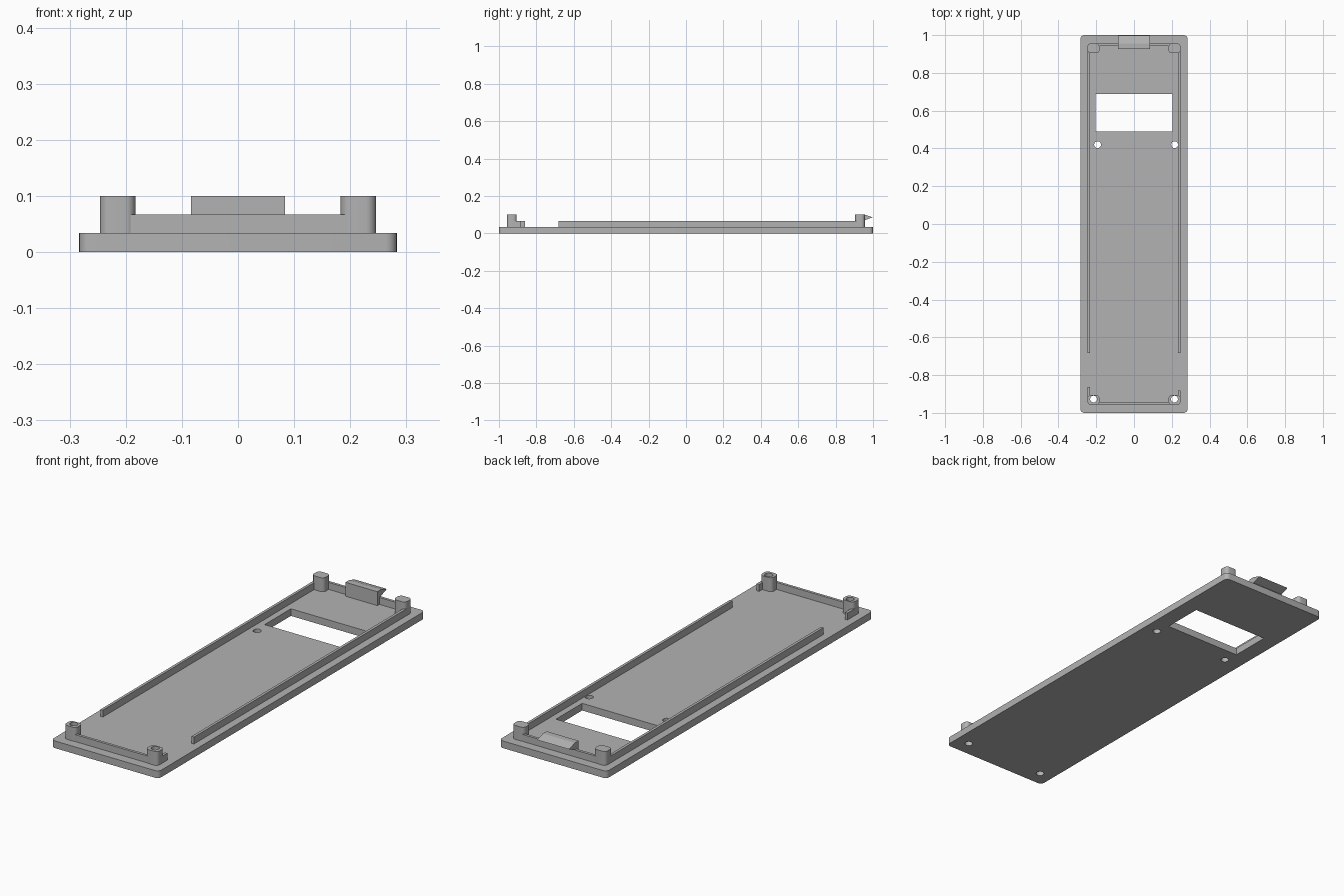
import bpy, bmesh, math

cube = bpy.data.objects.get("Cube")
if cube:
    bpy.data.objects.remove(cube, do_unlink=True)

grey = bpy.data.materials.new("plain grey")
grey.use_nodes = True
GREY = (0.45, 0.45, 0.45, 1)
grey.diffuse_color = GREY
grey.node_tree.nodes["Principled BSDF"].inputs["Base Color"].default_value = GREY

FLOOR, RIM, TOP = 0.034, 0.067, 0.1   # heights of plate, rim and posts
EX, EY, WALL = 0.246, 0.955, 0.013    # rim outer half sizes and thickness


def finish(name, bm):
    bmesh.ops.recalc_face_normals(bm, faces=bm.faces)
    mesh = bpy.data.meshes.new(name)
    bm.to_mesh(mesh)
    bm.free()
    mesh.materials.append(grey)
    obj = bpy.data.objects.new(name, mesh)
    bpy.context.collection.objects.link(obj)
    return obj


def block(name, x, y, z, radius=0):
    """Box from (low, high) ranges, with rounded upright edges."""
    bm = bmesh.new()
    bmesh.ops.create_cube(bm, size=1)
    for v in bm.verts:
        v.co = [(r[0] + r[1]) / 2 + c * (r[1] - r[0]) for c, r in zip(v.co, (x, y, z))]
    if radius:
        upright = [e for e in bm.edges
                   if abs(e.verts[0].co.z - e.verts[1].co.z) > 0.001]
        bmesh.ops.bevel(bm, geom=upright, offset=radius, segments=6,
                        profile=0.5, affect='EDGES')
    return finish(name, bm)


def peg(x, y):
    bm = bmesh.new()
    bmesh.ops.create_cone(bm, cap_ends=True, segments=32, radius1=0.018,
                          radius2=0.018, depth=0.4)
    bmesh.ops.translate(bm, verts=bm.verts, vec=(x, y, 0.05))
    return finish("hole_cutter", bm)


def select_only(obj):
    bpy.ops.object.select_all(action='DESELECT')
    obj.select_set(True)
    bpy.context.view_layer.objects.active = obj


def cut(obj, cutters):
    select_only(obj)
    for c in cutters:
        mod = obj.modifiers.new("cut", 'BOOLEAN')
        mod.operation, mod.solver, mod.object = 'DIFFERENCE', 'EXACT', c
        bpy.ops.object.modifier_apply(modifier=mod.name)


# Base plate and posts
plate = block("base_plate", (-0.283, 0.283), (-1, 1), (0, FLOOR), 0.02)
posts = {}
for side, s in (("left", 1), ("right", -1)):
    xs = sorted((s * 0.183, s * EX))
    for end, ys in (("front", (-0.957, -0.905)), ("back", (0.904, 0.956))):
        posts[end, side] = block(f"{end}_{side}_post", xs, ys, (FLOOR, TOP), 0.018)

# Window and screw holes
window = block("window_cutter", (-0.203, 0.203), (0.49, 0.687), (-0.1, 0.2))
board_holes = [peg(-0.193, 0.42), peg(0.215, 0.42)]
post_holes = {"left": peg(0.214, -0.927), "right": peg(-0.214, -0.927)}
cut(plate, [window, *board_holes, *post_holes.values()])
for side, hole in post_holes.items():
    cut(posts["front", side], [hole])
for helper in [window, *board_holes, *post_holes.values()]:
    bpy.data.objects.remove(helper, do_unlink=True)

# Thin rim: long side walls, short front stubs and end walls
for side, s, stub in (("left", 1, -0.882), ("right", -1, -0.862)):
    xs = sorted((s * EX, s * (EX - WALL)))
    block(f"{side}_rim", xs, (-0.682, 0.93), (FLOOR, RIM))
    block(f"{side}_front_stub", xs, (-0.925, stub), (FLOOR, RIM))
for end, s in (("front", -1), ("back", 1)):
    ys = sorted((s * EY, s * (EY - WALL)))
    block(f"{end}_rim", (-0.192, 0.192), ys, (FLOOR, RIM))

# Snap clip: upright tab with a pointed catch facing backwards
outline = [(0.927, FLOOR), (EY, FLOOR), (EY, 0.07), (0.998, 0.086),
           (EY, TOP), (0.927, TOP)]
bm = bmesh.new()
face = bm.faces.new([bm.verts.new((-0.084, y, z)) for y, z in outline])
tab = bmesh.ops.extrude_face_region(bm, geom=[face])["geom"]
bmesh.ops.translate(bm, vec=(0.168, 0, 0),
                    verts=[v for v in tab if isinstance(v, bmesh.types.BMVert)])
finish("snap_clip", bm)

# Smooth the rounded corners and holes
for obj in [plate, *posts.values()]:
    select_only(obj)
    bpy.ops.object.shade_smooth_by_angle(angle=math.radians(30))
